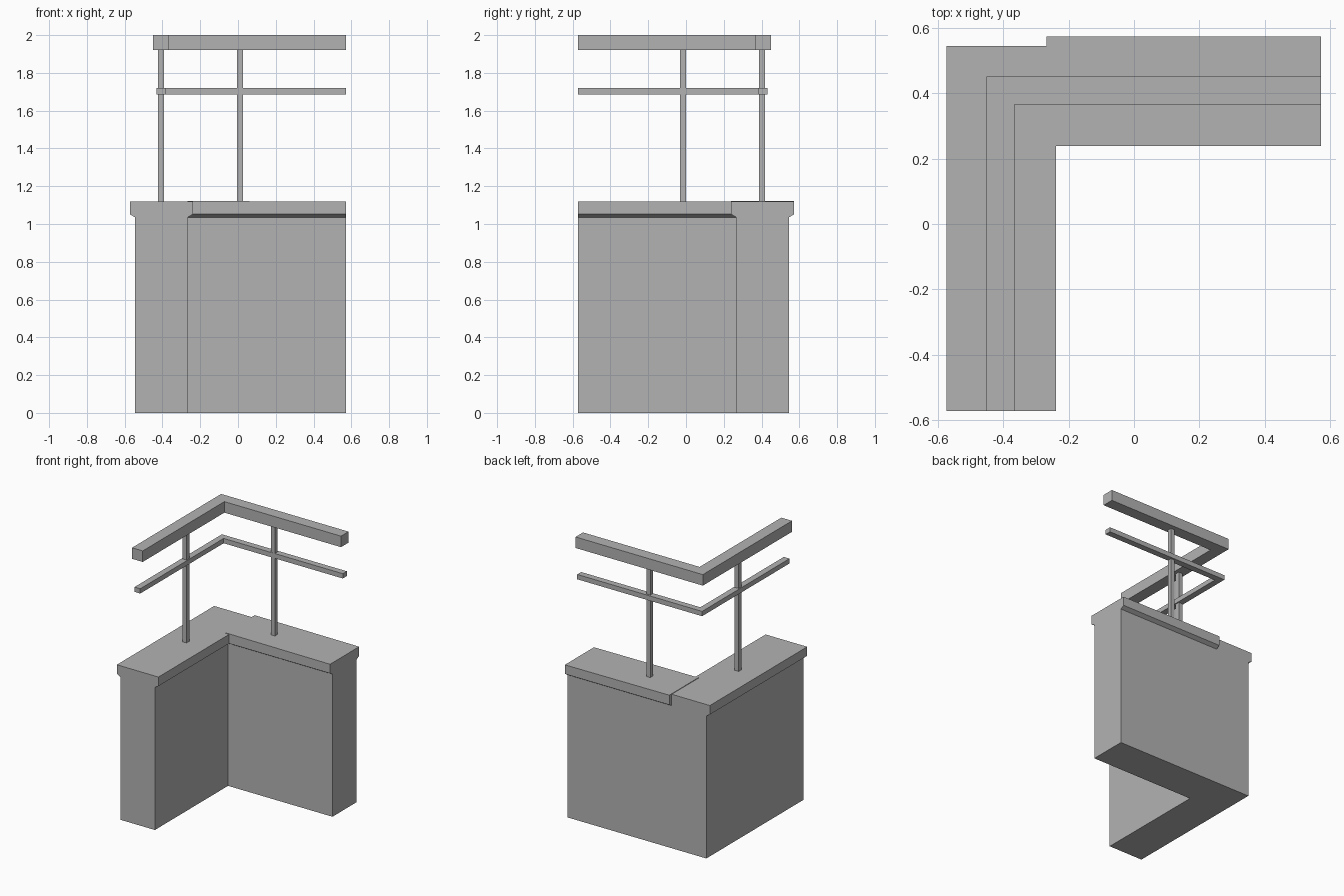
import bpy
import bmesh
from mathutils import Vector

cube = bpy.data.objects.get("Cube")
if cube:
    bpy.data.objects.remove(cube)

grey = bpy.data.materials.new("plain_grey")
grey.use_nodes = True
COLOUR = (0.45, 0.45, 0.45, 1)
grey.diffuse_color = COLOUR
grey.node_tree.nodes["Principled BSDF"].inputs["Base Color"].default_value = COLOUR


def extrude(name, points, direction):
    """Solid made by sweeping a flat outline along a straight direction."""
    bm = bmesh.new()
    face = bm.faces.new([bm.verts.new(p) for p in points])
    swept = bmesh.ops.extrude_face_region(bm, geom=[face])["geom"]
    verts = [v for v in swept if isinstance(v, bmesh.types.BMVert)]
    bmesh.ops.translate(bm, verts=verts, vec=Vector(direction))
    bmesh.ops.recalc_face_normals(bm, faces=bm.faces)
    mesh = bpy.data.meshes.new(name)
    bm.to_mesh(mesh)
    bm.free()
    mesh.materials.append(grey)
    obj = bpy.data.objects.new(name, mesh)
    bpy.context.collection.objects.link(obj)
    return obj


def box(name, x0, x1, y0, y1, z0, z1):
    outline = [(x0, y0, z0), (x1, y0, z0), (x1, y1, z0), (x0, y1, z0)]
    return extrude(name, outline, (0, 0, z1 - z0))


END = 0.572        # open ends of both wings
OUT, IN = 0.545, 0.267   # outer and inner wall faces
WALL_TOP, TOP = 1.035, 1.118

# L-shaped wall
wall = [(-OUT, -END), (-IN, -END), (-IN, IN), (END, IN), (END, OUT), (-OUT, OUT)]
extrude("wall", [(x, y, 0) for x, y in wall], (0, 0, WALL_TOP))

# Coping slabs with a sloped drip edge below
LIP = 0.028
coping = [(IN, WALL_TOP), (OUT, WALL_TOP), (OUT + LIP, 1.052),
          (OUT + LIP, TOP), (IN - LIP, TOP), (IN - LIP, 1.052)]
extrude("side_coping", [(-a, -END, z) for a, z in coping], (0, END + OUT, 0))
back = extrude("back_coping", [(-IN, a, z) for a, z in coping], (END + IN, 0, 0))
# The back slab rises very slightly toward the corner
for v in back.data.vertices:
    if v.co.x < 0 and v.co.z > TOP - 0.01:
        v.co.z += 0.004

# Handrail and lower rail, each turning the corner
MID = 0.408
for name, half, z0, z1 in (("handrail", 0.043, 1.92, 2.0),
                           ("lower_rail", 0.023, 1.685, 1.72)):
    near, far = MID - half, MID + half
    box("back_" + name, -far, END, near, far, z0, z1)
    box("side_" + name, -far, -near, -END, near, z0, z1)

# Square posts
POST = 0.016
for name, x, y in (("side_post", -MID, -0.015), ("back_post", 0.01, MID - 0.006)):
    box(name, x - POST, x + POST, y - POST, y + POST, TOP - 0.02, 1.92)
